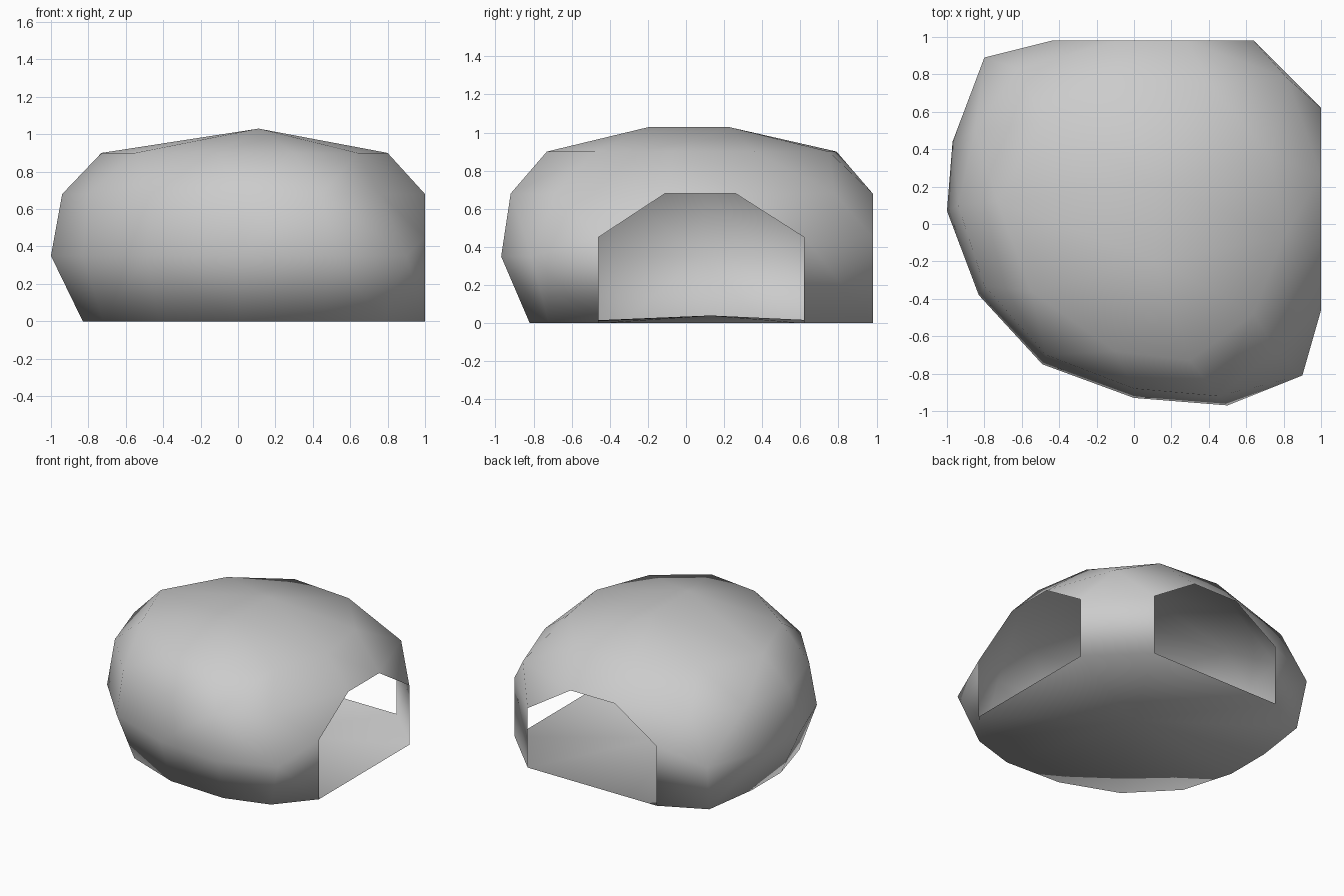
import bpy
import bmesh

cube = bpy.data.objects.get("Cube")
if cube:
    bpy.data.objects.remove(cube, do_unlink=True)

SIDE_X = 1.0    # plane of the side doorway
BACK_Y = 0.98   # plane of the back doorway

# One plain grey for the whole shell
grey = bpy.data.materials.new("plain_grey")
grey.use_nodes = True
colour = (0.6, 0.6, 0.6, 1)
grey.diffuse_color = colour
grey.node_tree.nodes["Principled BSDF"].inputs["Base Color"].default_value = colour

# Corner points of the rounded shell, level by level
levels = {
    0.01: [(.78, -.72), (.45, -.82), (0, -.8), (-.42, -.64), (-.72, -.33),
           (-.83, .05), (-.83, .4), (-.77, .82)],
    0.36: [(.9, -.81), (.5, -.97), (0, -.93), (-.49, -.75), (-.83, -.38),
           (-1, .07), (-.97, .44), (-.8, .89)],
    0.69: [(.82, .78), (-.62, .83), (-.85, .5), (-.94, .1), (-.8, -.33),
           (-.47, -.7), (0, -.88), (.45, -.92), (.76, -.68)],
    0.91: [(.8, -.07), (.73, .36), (.4, .75), (-.08, .79), (-.48, .55),
           (-.73, .12), (-.55, -.36), (-.1, -.68), (.3, -.73), (.64, -.48)],
    1.04: [(.11, -.19), (.11, .22)],
}

# Arch outline shared by both doorways: distance along the wall, height
arch = [(-.46, .01), (-.46, .46), (-.11, .69), (.26, .69), (.62, .46), (.62, .01)]


def build_shell():
    bm = bmesh.new()
    for z, ring in levels.items():
        for x, y in ring:
            bm.verts.new((x, y, z))
    for along, z in arch:
        bm.verts.new((SIDE_X, along, z))
        bm.verts.new((along + 0.02, BACK_Y, z))

    # Wrap a skin round the points
    hull = bmesh.ops.convex_hull(bm, input=bm.verts[:])
    spare = [v for v in set(hull["geom_interior"] + hull["geom_unused"])
             if isinstance(v, bmesh.types.BMVert) and v.is_valid]
    bmesh.ops.delete(bm, geom=spare, context="VERTS")
    bmesh.ops.recalc_face_normals(bm, faces=bm.faces[:])

    # Open the two doorways
    doors = [f for f in bm.faces
             if all(v.co.x > SIDE_X - 0.005 for v in f.verts)
             or all(v.co.y > BACK_Y - 0.005 for v in f.verts)]
    bmesh.ops.delete(bm, geom=doors, context="FACES")

    # Merge the floor and raise its middle slightly
    floor = [f for f in bm.faces if all(v.co.z < 0.02 for v in f.verts)]
    merged = bmesh.ops.dissolve_faces(bm, faces=floor)["region"]
    poked = bmesh.ops.poke(bm, faces=merged)
    for v in poked["verts"]:
        v.co.z = 0.05

    # Stand the shell on the ground
    low = min(v.co.z for v in bm.verts)
    for v in bm.verts:
        v.co.z -= low
    for f in bm.faces:
        f.smooth = True

    mesh = bpy.data.meshes.new("dome_shell")
    bm.to_mesh(mesh)
    bm.free()
    mesh.materials.append(grey)
    shell = bpy.data.objects.new("dome_shell", mesh)
    bpy.context.collection.objects.link(shell)


build_shell()
